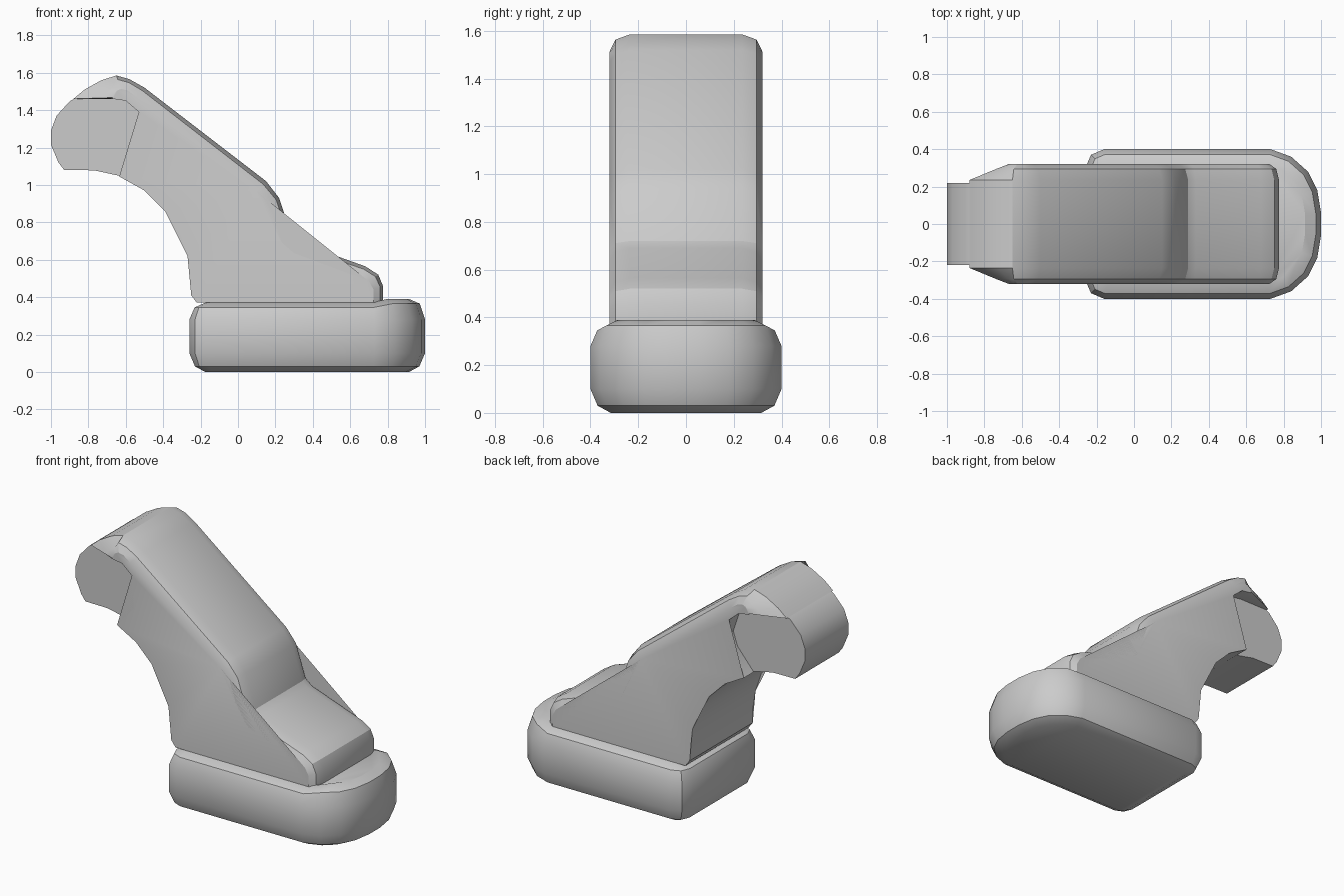
import bpy, bmesh
from mathutils import Vector

if "Cube" in bpy.data.objects:
    bpy.data.objects.remove(bpy.data.objects["Cube"])


def loft(name, rings):
    """Skin a stack of equal-length closed rings and cap both ends."""
    bm = bmesh.new()
    vs = [[bm.verts.new(p) for p in ring] for ring in rings]
    n = len(rings[0])
    for a, b in zip(vs, vs[1:]):
        for i in range(n):
            j = (i + 1) % n
            bm.faces.new((a[i], a[j], b[j], b[i]))
    caps = [bm.faces.new(vs[0]), bm.faces.new(vs[-1])]
    bmesh.ops.triangulate(bm, faces=caps)
    bmesh.ops.recalc_face_normals(bm, faces=bm.faces[:])
    me = bpy.data.meshes.new(name)
    bm.to_mesh(me)
    bm.free()
    ob = bpy.data.objects.new(name, me)
    bpy.context.collection.objects.link(ob)
    bpy.context.view_layer.objects.active = ob
    ob.select_set(True)
    bpy.ops.object.shade_smooth_by_angle(angle=0.5)
    ob.select_set(False)
    return ob


def inset(pts, d):
    """Move a counter-clockwise outline inwards by d."""
    out = []
    for i, p in enumerate(pts):
        p = Vector(p)
        e1 = (p - Vector(pts[i - 1])).normalized()
        e2 = (Vector(pts[(i + 1) % len(pts)]) - p).normalized()
        n1, n2 = Vector((-e1.y, e1.x)), Vector((-e2.y, e2.x))
        out.append(p + (n1 + n2) * d / (1 + n1.dot(n2)))
    return out


# Sole: rounded plan outline with rolled upper and lower edges
half = [(1.0, 0.06), (0.98, 0.18), (0.93, 0.28), (0.84, 0.36), (0.73, 0.40),
        (-0.16, 0.40), (-0.23, 0.37), (-0.26, 0.30)]
plan = half + [(x, -y) for x, y in reversed(half)]
rings = []
for z, d in ((0, 0.085), (0.03, 0.03), (0.1, 0), (0.28, 0), (0.345, 0.028), (0.37, 0.085)):
    lift = 0.02 if z > 0.3 else 0
    rings.append([(p.x, p.y, z + (lift if q[0] > 0.8 else 0))
                  for p, q in zip(inset(plan, d), plan)])
loft("sole", rings)

# Ankle: side profile; bevelled points list centre x, z then side-face x, z
bevelled = [(-0.88, 1.46, -0.67, 1.467), (-0.82, 1.51, -0.66, 1.49),
            (-0.73, 1.56, -0.645, 1.505), (-0.65, 1.585, -0.625, 1.513),
            (-0.58, 1.565, -0.59, 1.505), (-0.50, 1.52, -0.54, 1.468),
            (0.15, 1.02, 0.10, 0.965), (0.22, 0.93, 0.165, 0.90),
            (0.29, 0.72, 0.235, 0.69), (0.33, 0.69, 0.30, 0.635),
            (0.68, 0.565, 0.66, 0.51), (0.75, 0.52, 0.70, 0.485),
            (0.775, 0.46, 0.725, 0.44), (0.775, 0.37, 0.725, 0.37)]
plain = [(-0.22, 0.37), (-0.25, 0.41), (-0.25, 0.50), (-0.27, 0.62), (-0.31, 0.74),
         (-0.39, 0.86), (-0.50, 0.97), (-0.635, 1.045),
         (-0.52, 1.18), (-0.49, 1.27), (-0.53, 1.39), (-0.60, 1.45), (-0.67, 1.46)]
profile = bevelled + [p + p for p in plain]


def section(y):
    a = abs(y)
    ring = []
    for x, z, ox, oz in profile:
        t = 1 if a > 0.31 else 0 if a < 0.25 else (0.69 if x < -0.7 else 0.3)
        ring.append((x + (ox - x) * t, y, z + (oz - z) * t))
    return ring


loft("ankle", [section(y) for y in (-0.32, -0.295, -0.235, 0.235, 0.295, 0.32)])

# Hinge pin: narrower knuckle filling the bite in the ankle
knuckle = [(-0.93, 1.08), (-0.96, 1.12), (-1.0, 1.215), (-1.0, 1.29), (-0.97, 1.37),
           (-0.90, 1.447), (-0.87, 1.465), (-0.62, 1.475), (-0.50, 1.40),
           (-0.47, 1.27), (-0.50, 1.15), (-0.62, 1.046), (-0.64, 1.05), (-0.77, 1.078)]
loft("hinge_pin", [[(x, y, z) for x, z in knuckle] for y in (-0.22, 0.22)])
